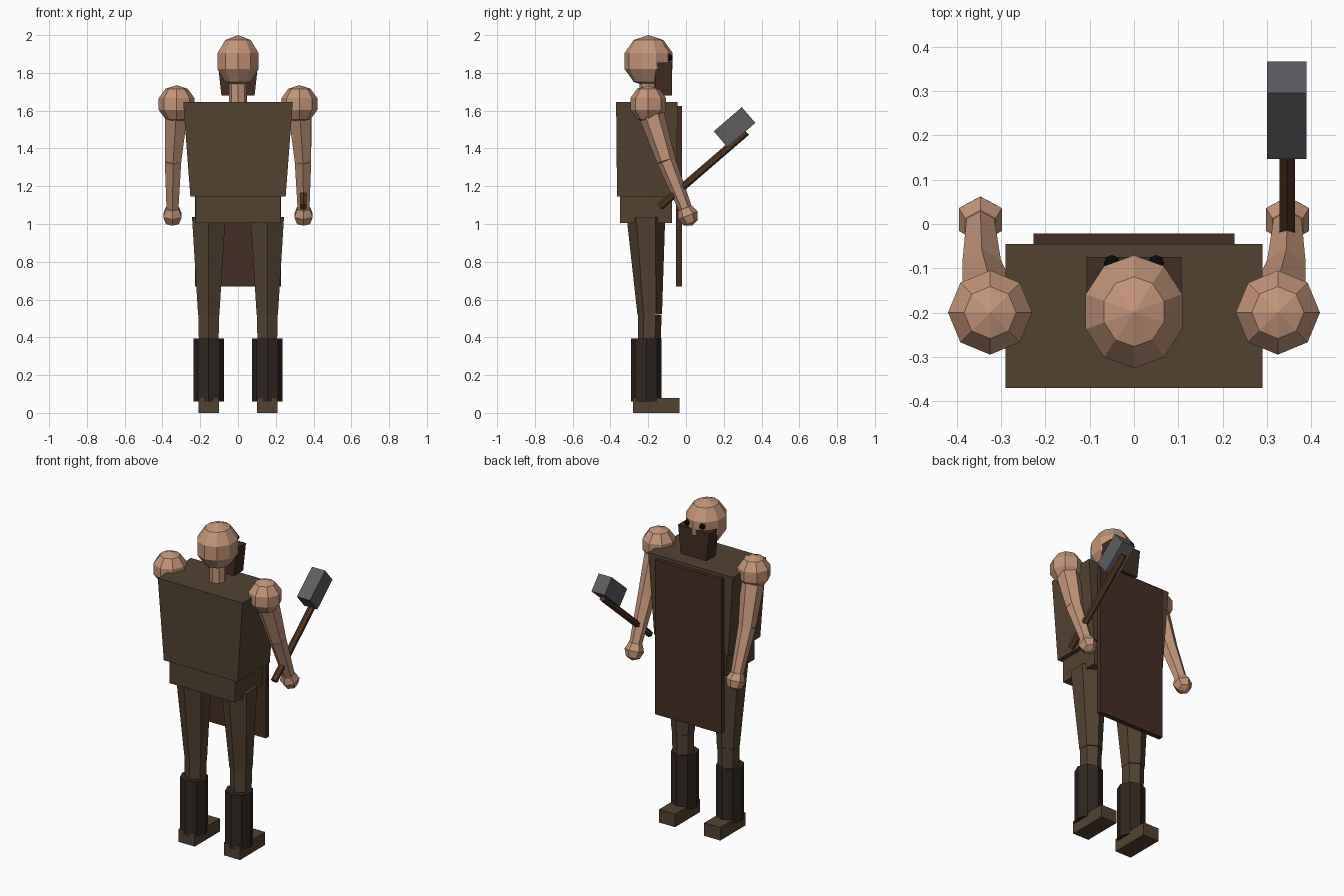
import bpy, bmesh
from math import sin, cos, pi
from mathutils import Vector, Matrix

if "Cube" in bpy.data.objects:
    bpy.data.objects.remove(bpy.data.objects["Cube"])


def material(name, rgb):
    m = bpy.data.materials.new(name)
    m.diffuse_color = (*rgb, 1)
    m.use_nodes = True
    m.node_tree.nodes["Principled BSDF"].inputs["Base Color"].default_value = m.diffuse_color
    return m


SKIN = material("skin", (0.55, 0.30, 0.19))
CLOTH = material("cloth", (0.085, 0.055, 0.030))
LEATHER = material("leather", (0.060, 0.027, 0.017))
BOOT = material("boot_leather", (0.030, 0.019, 0.014))
HAIR = material("hair", (0.055, 0.026, 0.016))
WOOD = material("wood", (0.085, 0.036, 0.016))
STEEL = material("steel", (0.11, 0.11, 0.12))
BLACK = material("black", (0.003, 0.003, 0.003))


def finish(name, bm, mat, mirror):
    bmesh.ops.recalc_face_normals(bm, faces=bm.faces[:])
    me = bpy.data.meshes.new(name)
    bm.to_mesh(me)
    bm.free()
    me.materials.append(mat)
    ob = bpy.data.objects.new(name, me)
    bpy.context.collection.objects.link(ob)
    if mirror:
        ob.modifiers.new("mirror", 'MIRROR').use_mirror_merge = False
    return ob


def lathe(name, p0, p1, profile, n, mat, mirror=False, squash=1.0):
    """Rings of (t, radius) along p0-p1, first corner towards the y side."""
    p0, p1 = Vector(p0), Vector(p1)
    w = (p1 - p0).normalized()
    v = w.cross(Vector((1, 0, 0))).normalized()
    u = v.cross(w)
    bm = bmesh.new()
    rings = []
    for t, r in profile:
        c = p0.lerp(p1, t)
        if r < 1e-6:
            rings.append([bm.verts.new(c)] * n)
        else:
            rings.append([bm.verts.new(c + u * (r * squash * sin(2 * pi * k / n))
                                       + v * (r * cos(2 * pi * k / n))) for k in range(n)])
    for a, b in zip(rings, rings[1:]):
        for k in range(n):
            j = (k + 1) % n
            bm.faces.new(list(dict.fromkeys((a[k], a[j], b[j], b[k]))))
    for ring, (_, r) in ((rings[0], profile[0]), (rings[-1], profile[-1])):
        if r > 1e-6:
            bm.faces.new(ring)
    return finish(name, bm, mat, mirror)


def limb(name, p0, p1, r0, r1, n, mat, mirror=False):
    return lathe(name, p0, p1, [(0, r0), (1, r1)], n, mat, mirror)


def ball(name, c, axis, r, n, rings, mat, mirror=False, squash=1.0):
    """Low-poly sphere; axis is the half-length vector to the pole."""
    c, axis = Vector(c), Vector(axis)
    prof = [((1 - cos(pi * i / rings)) / 2, r * sin(pi * i / rings)) for i in range(rings + 1)]
    return lathe(name, c - axis, c + axis, prof, n, mat, mirror, squash)


def box(name, x, y, z, mat, bottom=(1, 1), mirror=False, tilt=0.0):
    """Box from ranges; bottom scales the lower face, tilt turns it about x."""
    c = Vector([(a + b) / 2 for a, b in (x, y, z)])
    size = [b - a for a, b in (x, y, z)]
    bm = bmesh.new()
    bmesh.ops.create_cube(bm, size=1)
    for vert in bm.verts:
        s = bottom if vert.co.z < 0 else (1, 1)
        p = Vector((vert.co.x * size[0] * s[0], vert.co.y * size[1] * s[1], vert.co.z * size[2]))
        vert.co = c + Matrix.Rotation(tilt, 3, 'X') @ p
    return finish(name, bm, mat, mirror)


# Head
ball("head", (0, -0.198, 1.863), (0, 0, 0.137), 0.134, 10, 5, SKIN, squash=0.9)
limb("neck", (0, -0.2, 1.58), (0, -0.2, 1.78), 0.047, 0.047, 8, SKIN)
box("beard", (-0.107, 0.107), (-0.165, -0.075), (1.68, 1.855), HAIR, bottom=(0.82, 1))
ball("eyes", (0.05, -0.088, 1.88), (0, 0, 0.018), 0.018, 8, 6, BLACK, mirror=True)

# Body
box("torso", (-0.29, 0.29), (-0.37, -0.045), (1.145, 1.645), CLOTH, bottom=(0.87, 0.97))
box("hips", (-0.225, 0.225), (-0.35, -0.075), (1.005, 1.145), CLOTH)
box("apron", (-0.227, 0.227), (-0.052, -0.022), (0.67, 1.625), LEATHER)

# Arms
SHOULDER, ELBOW, WRIST = (0.325, -0.2, 1.635), (0.344, -0.105, 1.335), (0.347, -0.003, 1.08)
ball("shoulders", SHOULDER, (0, 0, 0.1), 0.1, 8, 5, SKIN, mirror=True)
limb("upper_arms", SHOULDER, ELBOW, 0.072, 0.05, 6, SKIN, mirror=True)
limb("forearms", ELBOW, WRIST, 0.05, 0.036, 6, SKIN, mirror=True)
ball("hands", (0.347, 0.01, 1.045), (0, 0.022, -0.054), 0.056, 6, 4, SKIN, mirror=True)

# Legs
KNEE = (0.155, -0.192, 0.52)
limb("thighs", (0.155, -0.212, 1.035), KNEE, 0.102, 0.065, 6, CLOTH, mirror=True)
limb("shins", KNEE, (0.155, -0.2, 0.07), 0.063, 0.055, 6, CLOTH, mirror=True)
limb("boots", (0.155, -0.21, 0.06), (0.155, -0.21, 0.395), 0.08, 0.08, 8, BOOT, mirror=True)
box("feet", (0.1, 0.21), (-0.28, -0.035), (0, 0.08), CLOTH, mirror=True)

# Hammer
limb("hammer_handle", (0.346, -0.14, 1.09), (0.346, 0.32, 1.487), 0.02, 0.02, 6, WOOD)
box("hammer_head", (0.3, 0.39), (0.159, 0.355), (1.458, 1.568), STEEL, tilt=0.71)
